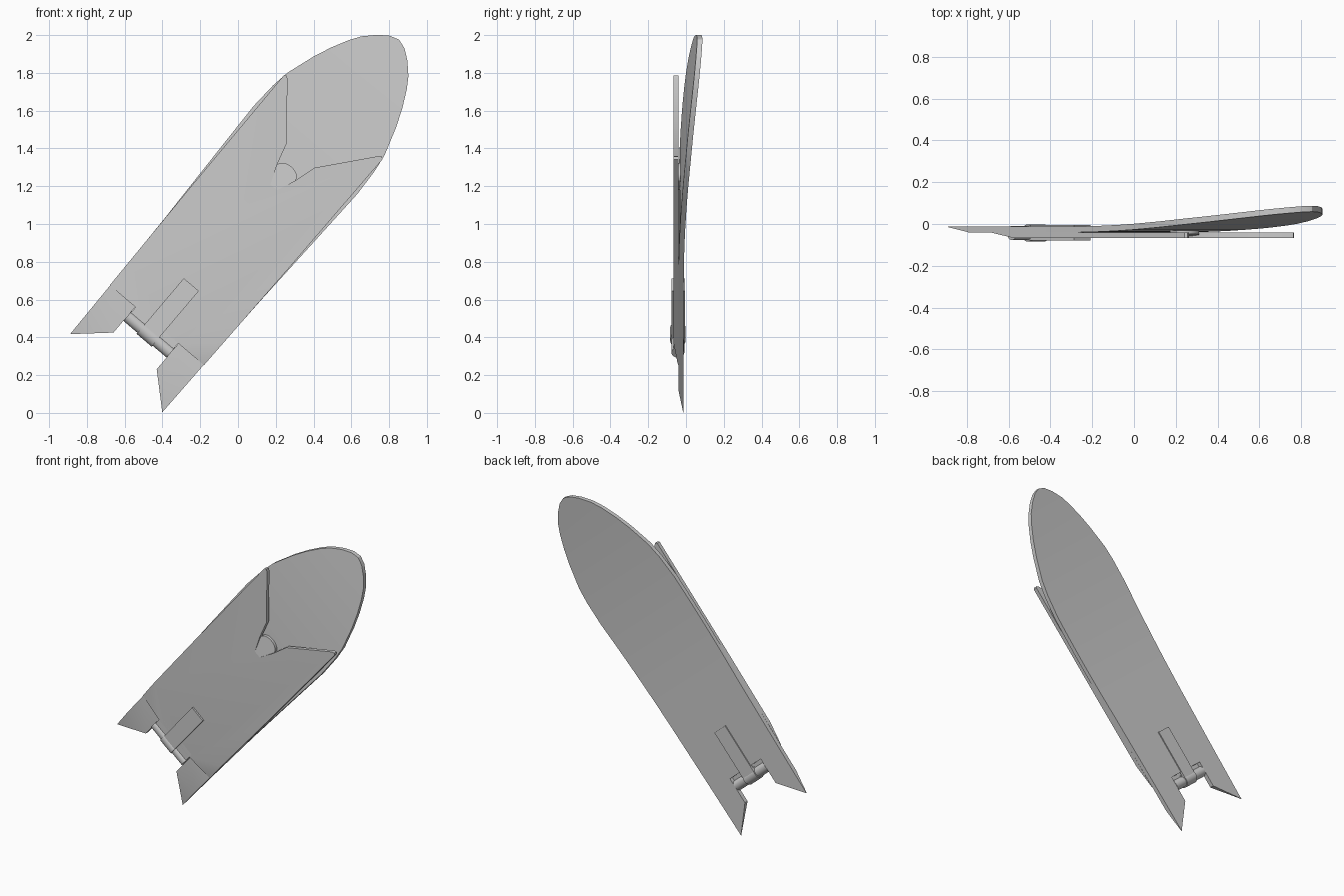
import bpy, bmesh
from math import radians, sin, cos, pi
from mathutils import Vector, Matrix

if "Cube" in bpy.data.objects:
    bpy.data.objects.remove(bpy.data.objects["Cube"])

# Everything is built upright (x across, z along the length) and tilted at the end
TILT = radians(40.3)
ORIGIN = (-0.645, 0.0, 0.21)


def finish(bm, name):
    bmesh.ops.recalc_face_normals(bm, faces=bm.faces)
    me = bpy.data.meshes.new(name)
    bm.to_mesh(me)
    bm.free()
    ob = bpy.data.objects.new(name, me)
    bpy.context.collection.objects.link(ob)
    ob.location = ORIGIN
    ob.rotation_euler = (0, TILT, 0)
    bpy.ops.object.select_all(action='DESELECT')
    ob.select_set(True)
    bpy.context.view_layer.objects.active = ob
    bpy.ops.object.shade_smooth_by_angle(angle=radians(25))
    return ob


def mirrored(half):
    """Closed outline from (along, half_width) points, mirrored across the middle."""
    return half + [(s, -w) for s, w in reversed(half) if w > 1e-6]


def prism(half, front, back):
    bm = bmesh.new()
    pts = mirrored(half)
    f = bm.faces.new([bm.verts.new((w, back, s)) for s, w in pts])
    r = bmesh.ops.extrude_face_region(bm, geom=[f])
    for v in r['geom']:
        if isinstance(v, bmesh.types.BMVert):
            v.co.y = front
    return bm


def cut(bm, co, no):
    bmesh.ops.bisect_plane(bm, geom=bm.verts[:] + bm.edges[:] + bm.faces[:],
                           plane_co=co, plane_no=no, dist=1e-5)


# Back plate: forked tail with sloped tips, flat middle, nose curling backwards
bm = prism([(0.327, 0.15), (0.155, 0.15), (0, 0.32), (0.327, 0.325), (0.8, 0.335),
            (1.3, 0.352), (1.55, 0.36), (1.7, 0.352), (1.8, 0.337), (1.95, 0.289),
            (2.05, 0.248), (2.14, 0.202), (2.2, 0.163), (2.26, 0.105),
            (2.3, 0.05), (2.315, 0)][::-1], -0.04, -0.012)
for s in [0.155, 0.327] + [0.9 + 0.1 * i for i in range(14)]:
    cut(bm, (0, 0, s), (0, 0, 1))
for v in bm.verts:
    s = v.co.z
    if s < 0.155 and v.co.y < -0.03:
        v.co.y += 0.025 * (1 - s / 0.155)
    if s > 0.9:
        v.co.y += 0.097 * ((s - 0.9) / 1.4) ** 2
finish(bm, "back_plate")

# Front plate: V opening at the top, sloped lower corners
bm = prism([(0.333, 0.327), (1.0, 0.337), (1.775, 0.343), (1.785, 0.332), (1.775, 0.316),
            (1.51, 0.098), (1.392, 0.064), (1.29, 0.023)], -0.066, -0.04)
for side in (1, -1):
    cut(bm, (side * 0.15, 0, 0.333), (side * 0.157, 0, -0.18))
for v in bm.verts:
    if v.co.z < 0.34 and abs(v.co.x) > 0.3:
        v.co.y = max(v.co.y, -0.042)
finish(bm, "front_plate")

# Scoop: small fan-shaped ramp at the bottom of the V
arc = [(1.392 + 0.042 * sin(i * pi / 12), 0.064 * cos(i * pi / 12)) for i in range(7)]
bm = prism([(1.29, 0.023)] + arc, -0.066, -0.03)
for v in bm.verts:
    if v.co.y < -0.05:
        v.co.y += 0.018 * (v.co.z - 1.29) / 0.144
finish(bm, "thumb_scoop")

# Hinge barrel: thin pin with a wider knuckle in the middle
for name, radius, length in (("hinge_pin", 0.034, 0.30), ("hinge_knuckle", 0.041, 0.105)):
    bm = bmesh.new()
    m = Matrix.Translation((0, -0.043, 0.27)) @ Matrix.Rotation(pi / 2, 4, 'Y')
    bmesh.ops.create_cone(bm, cap_ends=True, segments=32, radius1=radius,
                          radius2=radius, depth=length, matrix=m)
    finish(bm, name)

# Root that joins the pin to the front plate
bm = prism([(0.27, 0.148), (0.36, 0.148)], -0.066, -0.035)
finish(bm, "hinge_root")

# Leaf spring arms on both faces
strap = [(0.26, 0.052), (0.615, 0.052)]
finish(prism(strap, -0.078, -0.06), "front_spring_arm")
finish(prism(strap, -0.02, -0.005), "back_spring_arm")
